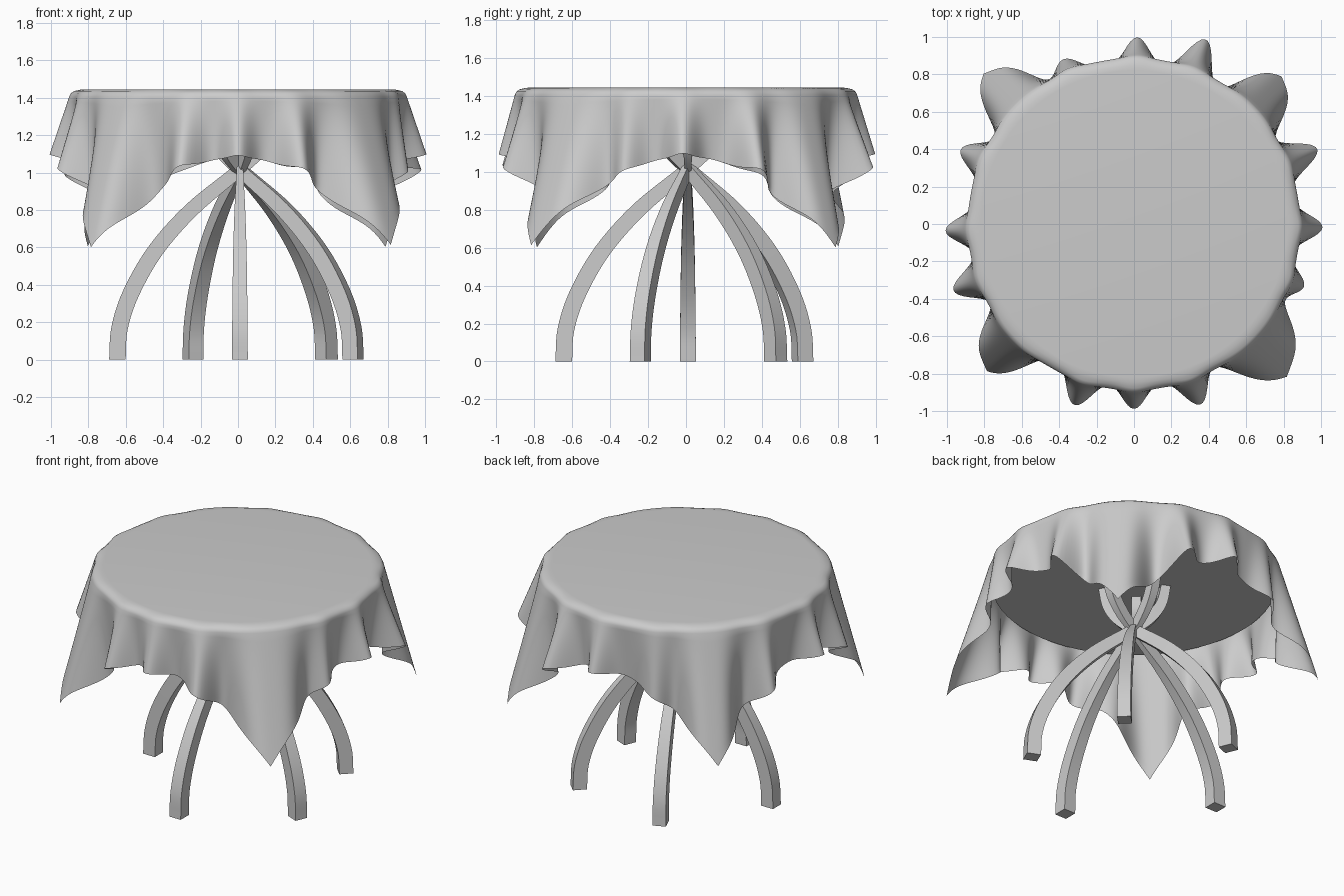
import bpy, bmesh, math
from mathutils import Vector

if "Cube" in bpy.data.objects:
    bpy.data.objects.remove(bpy.data.objects["Cube"])

grey = bpy.data.materials.new("plain_grey")
grey.diffuse_color = (0.6, 0.6, 0.6, 1)
grey.use_nodes = True
grey.node_tree.nodes["Principled BSDF"].inputs["Base Color"].default_value = grey.diffuse_color


def finish(bm, name, angle, fix_normals=True):
    if fix_normals:
        bmesh.ops.recalc_face_normals(bm, faces=bm.faces)
    mesh = bpy.data.meshes.new(name)
    bm.to_mesh(mesh)
    bm.free()
    ob = bpy.data.objects.new(name, mesh)
    bpy.context.collection.objects.link(ob)
    mesh.materials.append(grey)
    bpy.ops.object.select_all(action='DESELECT')
    ob.select_set(True)
    bpy.context.view_layer.objects.active = ob
    bpy.ops.object.shade_smooth_by_angle(angle=math.radians(angle))
    return ob


# Tablecloth: a square sheet hanging in folds over a round edge
HALF, EDGE, TOP, VALLEY = 1.22, 0.895, 1.445, -0.08
# (direction in degrees, reach of the hem, angular width, bluntness)
FOLDS = [(-1, 1.0, 5, 2), (22, 1.05, 5.5, 2), (44, 1.10, 10.5, 3.5), (69, 1.05, 5.5, 2),
         (89, 0.99, 5, 2), (113, 0.95, 6, 2), (134, 1.12, 11, 3.5), (157, 1.0, 5.5, 2),
         (182, 1.0, 5, 2), (200, 1.02, 5.5, 2), (223, 1.09, 11, 3.5), (252, 1.01, 5.5, 2),
         (270, 0.98, 5, 2), (290, 1.02, 5.5, 2), (317, 1.13, 14, 3.5), (340, 0.96, 5, 2)]


def hang_length(deg):
    a = math.radians(deg)
    return HALF / max(abs(math.cos(a)), abs(math.sin(a))) - EDGE


def fold(deg):
    slope, bump = VALLEY, 0
    for a, reach, w, blunt in FOLDS:
        d = abs((deg - a + 180) % 360 - 180)
        g = math.exp(-(d / w) ** blunt)
        slope += g * ((reach - EDGE) / hang_length(a) - VALLEY)
        bump += g
    return slope, min(bump, 1)


bm = bmesh.new()
N, ROWS = 360, 14
columns = []
for j in range(N):
    deg = j * 360 / N
    slope, bump = fold(deg)
    edge = EDGE - 0.008 + 0.016 * bump
    profile = [(0.82, TOP), (0.845, TOP - 0.002), (edge - 0.025, TOP - 0.010),
               (edge - 0.008, TOP - 0.022), (edge, TOP - 0.04)]
    hang = hang_length(deg)
    for k in range(1, ROWS + 1):
        s = hang * k / ROWS
        profile.append((edge + s * slope,
                        TOP - 0.04 - s * math.sqrt(max(0.1, 1 - slope ** 2))))
    a = math.radians(deg)
    columns.append([bm.verts.new((r * math.cos(a), r * math.sin(a), z))
                    for r, z in profile])
for j in range(N):
    c, n = columns[j], columns[(j + 1) % N]
    for k in range(len(c) - 1):
        bm.faces.new((c[k], c[k + 1], n[k + 1], n[k]))
bm.faces.new([c[0] for c in columns])
finish(bm, "tablecloth", 60, False)

# Round table top under the cloth
bm = bmesh.new()
bmesh.ops.create_cone(bm, cap_ends=True, segments=64, radius1=0.875,
                      radius2=0.875, depth=0.07)
bmesh.ops.translate(bm, verts=bm.verts, vec=(0, 0, 1.385))
finish(bm, "table_top", 30)

# Legs: curved square bars that cross at the middle and flare to the top
# (distance from middle, height, sideways width, thickness)
PATH = [(0.655, 0, .085, .088), (0.643, .17, .082, .088), (0.58, .36, .078, .088),
        (0.45, .585, .070, .085), (0.26, .80, .055, .08), (0.02, 1.00, .035, .07),
        (-0.10, 1.11, .045, .07), (-0.17, 1.22, .055, .065), (-0.20, 1.355, .06, .06)]


def spline(points, steps):
    p = [Vector(q) for q in points]
    p = [2 * p[0] - p[1]] + p + [2 * p[-1] - p[-2]]
    out = []
    for i in range(1, len(p) - 2):
        a, b, c, d = p[i - 1:i + 3]
        for s in range(steps):
            t = s / steps
            out.append(0.5 * (2 * b + (c - a) * t + (2 * a - 5 * b + 4 * c - d) * t * t
                              + (3 * b - a - 3 * c + d) * t ** 3))
    return out + [p[-2]]


def leg(name, deg):
    a = math.radians(deg)
    out, side = Vector((math.cos(a), math.sin(a), 0)), Vector((-math.sin(a), math.cos(a), 0))
    centre, up = Vector((0.01, 0.01, 0)), Vector((0, 0, 1))
    pts = spline(PATH, 5)
    bm = bmesh.new()
    rings = []
    for i, q in enumerate(pts):
        d = pts[min(i + 1, len(pts) - 1)] - pts[max(i - 1, 0)]
        t = (out * d[0] + up * d[1]).normalized()
        if i in (0, len(pts) - 1):
            t = up
        normal = side.cross(t)
        mid = centre + out * q[0] + up * q[1]
        rings.append([bm.verts.new(mid + side * (u * q[2] / 2) + normal * (v * q[3] / 2))
                      for u, v in ((-1, -1), (1, -1), (1, 1), (-1, 1))])
    for r, n in zip(rings, rings[1:]):
        for k in range(4):
            bm.faces.new((r[k], r[(k + 1) % 4], n[(k + 1) % 4], n[k]))
    bm.faces.new(rings[0])
    bm.faces.new(rings[-1])
    finish(bm, name, 35)


for name, deg in (("left_leg", 180), ("front_leg", 270), ("right_leg", -22.5),
                  ("back_right_leg", 45), ("back_leg", 112.5)):
    leg(name, deg)
